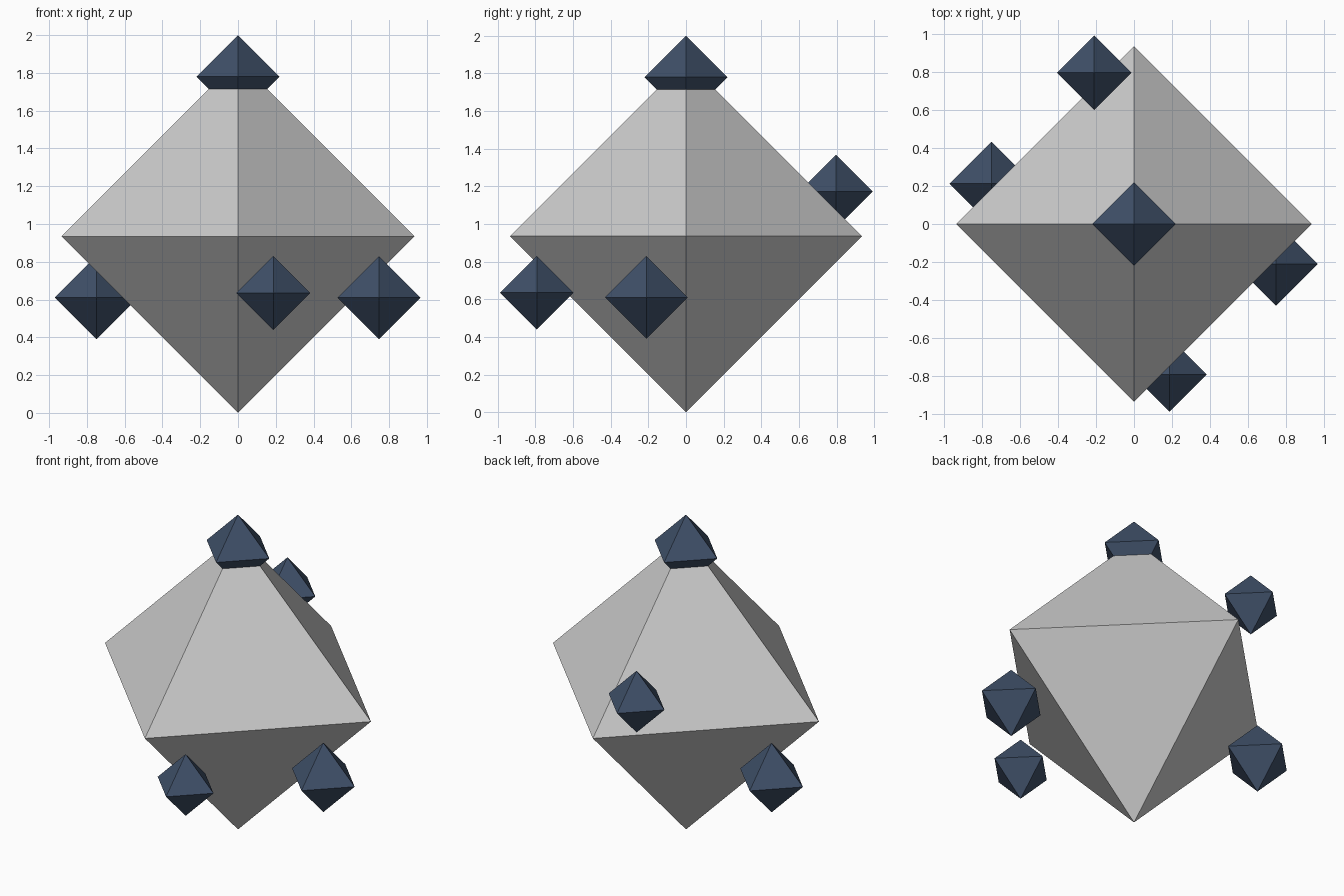
import bpy
import bmesh
from mathutils import Vector

if "Cube" in bpy.data.objects:
    bpy.data.objects.remove(bpy.data.objects["Cube"])

navy = bpy.data.materials.new("navy")
navy.diffuse_color = (0.05, 0.08, 0.14, 1)
navy.use_nodes = True
navy.node_tree.nodes["Principled BSDF"].inputs["Base Color"].default_value = navy.diffuse_color


def octahedron(name, centre, radius, material=None):
    bm = bmesh.new()
    for axis in range(3):
        for sign in (-1, 1):
            v = Vector((0, 0, 0))
            v[axis] = sign * radius
            bm.verts.new(v)
    bmesh.ops.convex_hull(bm, input=bm.verts)
    bmesh.ops.recalc_face_normals(bm, faces=bm.faces)
    mesh = bpy.data.meshes.new(name)
    bm.to_mesh(mesh)
    bm.free()
    obj = bpy.data.objects.new(name, mesh)
    obj.location = centre
    if material:
        mesh.materials.append(material)
    bpy.context.collection.objects.link(obj)
    return obj


# Large pale body standing on its lower point
octahedron("body", (0, 0, 0.935), 0.935)

# Dark cap and side studs, partly sunk into the body
octahedron("top_stud", (0, 0, 1.78), 0.22, navy)
octahedron("right_stud", (0.747, -0.21, 0.61), 0.22, navy)
octahedron("left_stud", (-0.75, 0.212, 0.61), 0.22, navy)
octahedron("front_stud", (0.187, -0.793, 0.635), 0.196, navy)
octahedron("back_stud", (-0.21, 0.796, 1.172), 0.196, navy)
